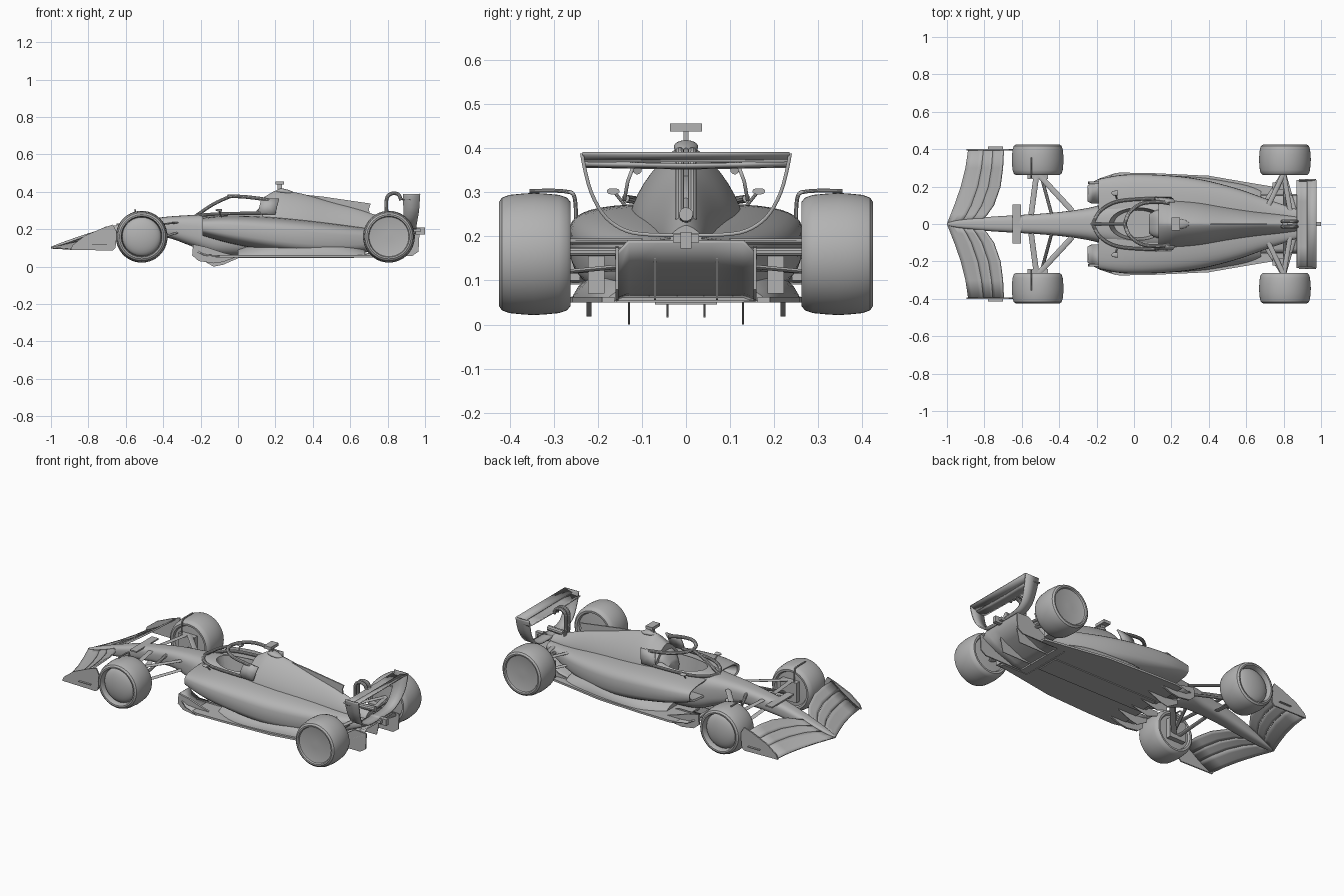
import bpy, bmesh, math
from mathutils import Vector

if "Cube" in bpy.data.objects:
    bpy.data.objects.remove(bpy.data.objects["Cube"])

grey = bpy.data.materials.new("body grey")
grey.diffuse_color = (0.45, 0.45, 0.45, 1)
grey.use_nodes = True
grey.node_tree.nodes["Principled BSDF"].inputs["Base Color"].default_value = grey.diffuse_color


def finish(name, bm, mirror=False, thick=0):
    bmesh.ops.recalc_face_normals(bm, faces=bm.faces)
    me = bpy.data.meshes.new(name)
    bm.to_mesh(me)
    bm.free()
    ob = bpy.data.objects.new(name, me)
    bpy.context.collection.objects.link(ob)
    me.materials.append(grey)
    if thick:
        s = ob.modifiers.new("thickness", 'SOLIDIFY')
        s.thickness, s.offset = thick, 0
    if mirror:
        ob.modifiers.new("mirror", 'MIRROR').use_axis = (False, True, False)
    return ob


def loft(name, rings, mirror=False):
    """Skin closed rings and cap both ends."""
    bm = bmesh.new()
    vs = [[bm.verts.new(p) for p in r] for r in rings]
    n = len(rings[0])
    for a, b in zip(vs, vs[1:]):
        for i in range(n):
            bm.faces.new((a[i], a[(i + 1) % n], b[(i + 1) % n], b[i]))
    bm.faces.new(vs[0])
    bm.faces.new(vs[-1][::-1])
    return finish(name, bm, mirror)


def sheet(name, rows, thick, mirror=False):
    """Thin curved panel from rows of points."""
    bm = bmesh.new()
    vs = [[bm.verts.new(p) for p in r] for r in rows]
    for a, b in zip(vs, vs[1:]):
        for i in range(len(a) - 1):
            bm.faces.new((a[i], a[i + 1], b[i + 1], b[i]))
    return finish(name, bm, mirror, thick)


def plate(name, pts, axis, lo, hi, mirror=False):
    """Extruded outline: axis 'y' takes (x, z) points, axis 'z' takes (x, y)."""
    put = (lambda p, h: (p[0], h, p[1])) if axis == 'y' else (lambda p, h: (p[0], p[1], h))
    return loft(name, [[put(p, h) for p in pts] for h in (lo, hi)], mirror)


def box(name, x0, x1, y0, y1, z0, z1, mirror=False):
    return plate(name, [(x0, y0), (x1, y0), (x1, y1), (x0, y1)], 'z', z0, z1, mirror)


def spline(pts, steps=4):
    out = []
    for i in range(len(pts) - 1):
        a, b, c, d = (Vector(pts[min(max(i + k, 0), len(pts) - 1)]) for k in (-1, 0, 1, 2))
        for s in range(steps):
            t = s / steps
            out.append(0.5 * (2 * b + (c - a) * t + (2 * a - 5 * b + 4 * c - d) * t * t
                              + (3 * b - a - 3 * c + d) * t ** 3))
    return out + [Vector(pts[-1])]


def section(s, n, count=40):
    """Superellipse ring from (x, half width, bottom, top), cut flat at floor level."""
    x, hw, zb, zt = s
    ring = []
    for i in range(count):
        a = 2 * math.pi * i / count
        c, d = math.cos(a), math.sin(a)
        z = (zb + zt) / 2 + (zt - zb) / 2 * math.copysign(abs(d) ** (2 / n), d)
        ring.append((x, hw * math.copysign(abs(c) ** (2 / n), c), max(z, .053)))
    return ring


def hull(name, secs, n, lead=()):
    return loft(name, [section(s, n) for s in list(lead) + spline(secs)])


def tube(name, pts, r, mirror=False, flat=1.0):
    """Round or flattened (in z) bar along a smooth path."""
    path = spline(pts, 6) if len(pts) > 2 else [Vector(p) for p in pts]
    rings = []
    for i, p in enumerate(path):
        t = (path[min(i + 1, len(path) - 1)] - path[max(i - 1, 0)]).normalized()
        u = t.cross(Vector((0, 0, 1)) if abs(t.z) < 0.9 and flat != 1 else Vector((0.3, 1, 0.2)))
        u.normalize()
        v = t.cross(u)
        rings.append([p + u * r * math.cos(k * math.pi / 5) + v * r * flat * math.sin(k * math.pi / 5)
                      for k in range(10)])
    return loft(name, rings, mirror)


def lathe(name, profile, x, z, mirror=True):
    return loft(name, [[(x + r * math.cos(k * math.pi / 28), y, z + r * math.sin(k * math.pi / 28))
                        for k in range(56)] for r, y in profile], mirror)


# Main body: nose and tub, sidepods with recessed inlets, skirt, engine cover
tub = hull("nose_and_tub", [(-1, .006, .097, .106), (-.94, .02, .098, .13), (-.8, .036, .115, .178),
           (-.65, .046, .14, .222), (-.5, .055, .155, .25), (-.38, .066, .155, .267), (-.25, .085, .11, .276),
           (-.12, .115, .06, .284), (.05, .135, .055, .29), (.2, .135, .055, .28), (.35, .1, .06, .25)], 3)
pods = hull("sidepods", [(-.19, .24, .165, .262), (-.05, .264, .125, .274), (.15, .262, .085, .268),
            (.35, .24, .06, .25), (.55, .19, .06, .225), (.72, .13, .085, .203), (.88, .075, .15, .195)], 3.4,
            [(-.11, .2, .185, .235), (-.185, .225, .175, .252)])
hull("pod_skirt", [(0, .2, -.02, .1), (.15, .255, -.05, .15), (.35, .25, -.06, .165), (.5, .228, -.06, .165),
     (.62, .205, -.04, .13), (.68, .18, .0, .1)], 2)
hull("engine_cover", [(.13, .13, .1, .365), (.17, .13, .08, .39), (.22, .127, .07, .408), (.35, .115, .07, .388),
     (.5, .09, .07, .345), (.65, .066, .09, .305), (.78, .05, .13, .26), (.88, .036, .17, .225)], 1.45)
plate("spine_fin", [(.25, .395), (.45, .375), (.71, .337), (.70, .31), (.705, .275), (.6, .26), (.3, .3)],
      'y', -.004, .004)

# Cockpit opening cut through tub and pods
cutter = loft("cockpit_cutter", [[(.02 + .16 * math.cos(a) * k, .092 * math.sin(a) * k, z)
              for a in [i * math.pi / 16 for i in range(32)]] for z, k in ((.15, .8), (.35, 1.03))])
for ob in (tub, pods):
    m = ob.modifiers.new("cockpit", 'BOOLEAN')
    m.object, m.operation, m.solver = cutter, 'DIFFERENCE', 'EXACT'
    bpy.context.view_layer.objects.active = ob
    bpy.ops.object.modifier_apply(modifier=m.name)
bpy.data.objects.remove(cutter)
hull("headrest", [(.08, .05, .2, .27), (.12, .075, .19, .32), (.18, .08, .18, .34)], 3)

# Halo frame with side panels running down to the cockpit edge
tube("halo_pillar", [(-.23, 0, .268), (-.13, 0, .335), (-.04, 0, .376)], .009)
tube("halo_hoop", [(-.05, 0, .376), (-.025, .06, .376), (.04, .108, .373), (.13, .118, .362), (.19, .11, .35)],
     .01, True)
sheet("halo_side_panel", [[(x, .118, .362), (x - .01, .132, .325), (x - .02, .14, .28)] for x in (.125, .17, .22)],
      .008, True)
tube("screen_base", [(-.22, 0, .276), (-.18, .07, .277), (-.08, .122, .283), (.12, .137, .286)], .009, True)

# Floor with diffuser cut-out, curled leading edge, fences and plank
half = [(.62, .162), (-.12, .162), (-.12, .265), (-.08, .275), (.1, .272), (.4, .258), (.62, .22), (.8, .19),
        (.8, .162)]
plate("floor_side", half, 'z', .05, .062, True)
box("floor_centre", -.12, .63, -.162, .162, .05, .062)
sheet("floor_front", [[(x, y0, z), (x, y1, z)] for x, y0, y1, z in
      ((-.245, .12, .205, .115), (-.225, .11, .222, .085), (-.18, .11, .245, .063), (-.1, .1, .272, .056))],
      .008, True)
fence = [(-.24, .12), (-.245, .06), (-.21, .03), (-.13, .018), (-.08, .025), (0, .055), (-.08, .075), (-.17, .105)]
plate("outer_floor_fence", fence, 'y', .214, .226, True)
for y, low in ((.127, 0), (.04, .016)):
    plate("inner_floor_fence", [(-.2, .07), (-.2, .04), (-.13, low), (-.08, low + .01), (.02, .053), (-.05, .07)],
          'y', y, y + .004, True)
box("plank", -.1, .62, -.07, .07, .045, .052)

# Diffuser with side walls and strakes
ramp = [(.62, .056), (.74, .075), (.86, .13), (.95, .188)]
sheet("diffuser_ramp", [[(x, y, z - (.03 if abs(y) > .14 else 0) * (x - .62) * 3) for y in
      (-.158, -.13, -.06, 0, .06, .13, .158)] for x, z in ramp], .008)
plate("diffuser_wall", [(.62, .054), (.93, .056), (.965, .08), (.97, .175), (.89, .178), (.74, .08)],
      'y', .153, .16, True)
plate("diffuser_strake", [(.64, .055), (.88, .058), (.9, .15), (.74, .075)], 'y', .068, .072, True)

# Front wing: three swept elements each side, endplates
span = [(0, -1, -.83, .06), (.05, -.98, -.785, .07), (.1, -.96, -.75, .09), (.2, -.925, -.715, .11),
        (.3, -.9, -.702, .118), (.4, -.885, -.697, .118)]
for f0, f1 in ((0, .43), (.437, .7), (.707, 1)):
    rows = []
    for y, le, te, rise in span:
        fs = [f0 + (f1 - f0) * k / 4 for k in range(5)]
        rows.append([(le + (te - le) * f, y, .1 - .02 * y + rise * f ** 1.2) for f in fs])
    sheet("front_wing_element", rows, .008, True)
plate("front_wing_endplate", [(-.895, .09), (-.67, .086), (-.655, .1), (-.65, .15), (-.65, .19), (-.668, .225),
      (-.72, .208), (-.82, .165), (-.885, .115)], 'y', .394, .402, True)
box("endplate_winglet", -.78, -.7, .4, .414, .118, .122, True)
box("nose_camera_arm", -.65, -.605, -.105, .105, .222, .23)

# Wheels: rounded tyres, domed front covers, flat rear covers
tyre = [(.03, .27), (.1, .275), (.106, .263), (.118, .262), (.128, .27), (.134, .288), (.137, .32), (.1385, .345),
        (.137, .37), (.134, .4), (.128, .417), (.118, .424), (.11, .423), (.106, .414)]
lathe("front_wheel", tyre + [(.104, .386)] + [(.104 * math.cos(a), .386 + .037 * math.sin(a))
      for a in (.2, .4, .6, .8, 1, 1.2, 1.35, 1.5)], -.515, .16)
lathe("rear_wheel", tyre + [(.1, .412), (.02, .412)], .807, .16)
tube("wheel_deflector", [(-.55, .25, .2), (-.55, .252, .285), (-.55, .275, .302), (-.55, .355, .303)], .0045, True)

# Suspension arms
front_hub, rear_hub = -.52, .8
for z, ends in ((.215, ((-.33, .07, .235), (-.55, .05, .225))), (.12, ((-.33, .07, .18), (-.55, .05, .165)))):
    for e in ends:
        tube("front_wishbone", [(front_hub, .275, z), e], .015, True, .3)
tube("front_pushrod", [(-.5, .27, .13), (-.44, .05, .235)], .009, True)
for a, b in (((.8, .27, .19), (.7, .06, .19)), ((.8, .27, .187), (.84, .04, .187)),
             ((.8, .27, .12), (.68, .08, .13)), ((.8, .27, .12), (.86, .06, .14))):
    tube("rear_wishbone", [a, b], .013, True, .4)
tube("driveshaft", [(.807, .28, .165), (.807, .04, .165)], .01, True)
box("rear_brake_duct", .74, .8, .185, .222, .07, .17, True)
box("front_brake_duct", -.57, -.46, .24, .27, .1, .22, True)

# Rear wing: two planes, curved endplates running into the lower beam
sheet("rear_wing_main", [[(.87, y, .366 - d), (.89, y, .359 - d), (.92, y, .361 - d), (.935, y, .366 - d)]
      for y, d in ((-.235, 0), (-.12, .002), (0, .004), (.12, .002), (.235, 0))], .007)
sheet("rear_wing_flap", [[(.925, y, .372), (.95, y, .378), (.975, y, .388)] for y in (-.235, 0, .235)], .006)
side = [(.882, .972, .236, .388), (.882, .972, .23, .355), (.885, .968, .215, .3), (.885, .96, .19, .253),
        (.888, .955, .16, .225), (.89, .955, .12, .208), (.89, .955, .06, .203), (.89, .955, 0, .203)]
rows = [[(s[0], s[2], s[3]), (s[1], s[2], s[3])] for s in spline(side, 3)]
sheet("rear_wing_endplate", rows, .008, True)
tube("rear_wing_pylon", [(.8, .014, .2), (.793, .014, .33), (.8, .014, .375), (.828, .014, .392),
     (.858, .014, .385), (.872, .014, .355)], .01, True)
tube("exhaust", [(.82, 0, .245), (.92, 0, .25)], .016)
box("gearbox", .86, .975, -.03, .03, .186, .204)
box("tail_light", .955, 1.0, -.012, .012, .173, .21)

# Mirrors and roll hoop camera
for s in (-1, 1):
    m = hull("mirror", [(-.12, .004, .3, .304), (-.11, .012, .296, .308), (-.085, .014, .295, .309)], 2.5)
    m.location.y = s * .165
tube("mirror_stalk", [(-.1, .162, .3), (-.09, .13, .26)], .004, True)
box("camera_bar", .2, .245, -.036, .036, .438, .456)
box("camera_mast", .212, .235, -.006, .006, .39, .44)
hull("camera_pod", [(.2, .008, .394, .405), (.23, .027, .39, .418), (.27, .022, .385, .41),
     (.295, .006, .39, .4)], 2)

# Smooth shading with sharp creases
bpy.ops.object.select_all(action='DESELECT')
for ob in bpy.data.objects:
    ob.select_set(True)
    bpy.context.view_layer.objects.active = ob
bpy.ops.object.shade_smooth_by_angle(angle=math.radians(35))
